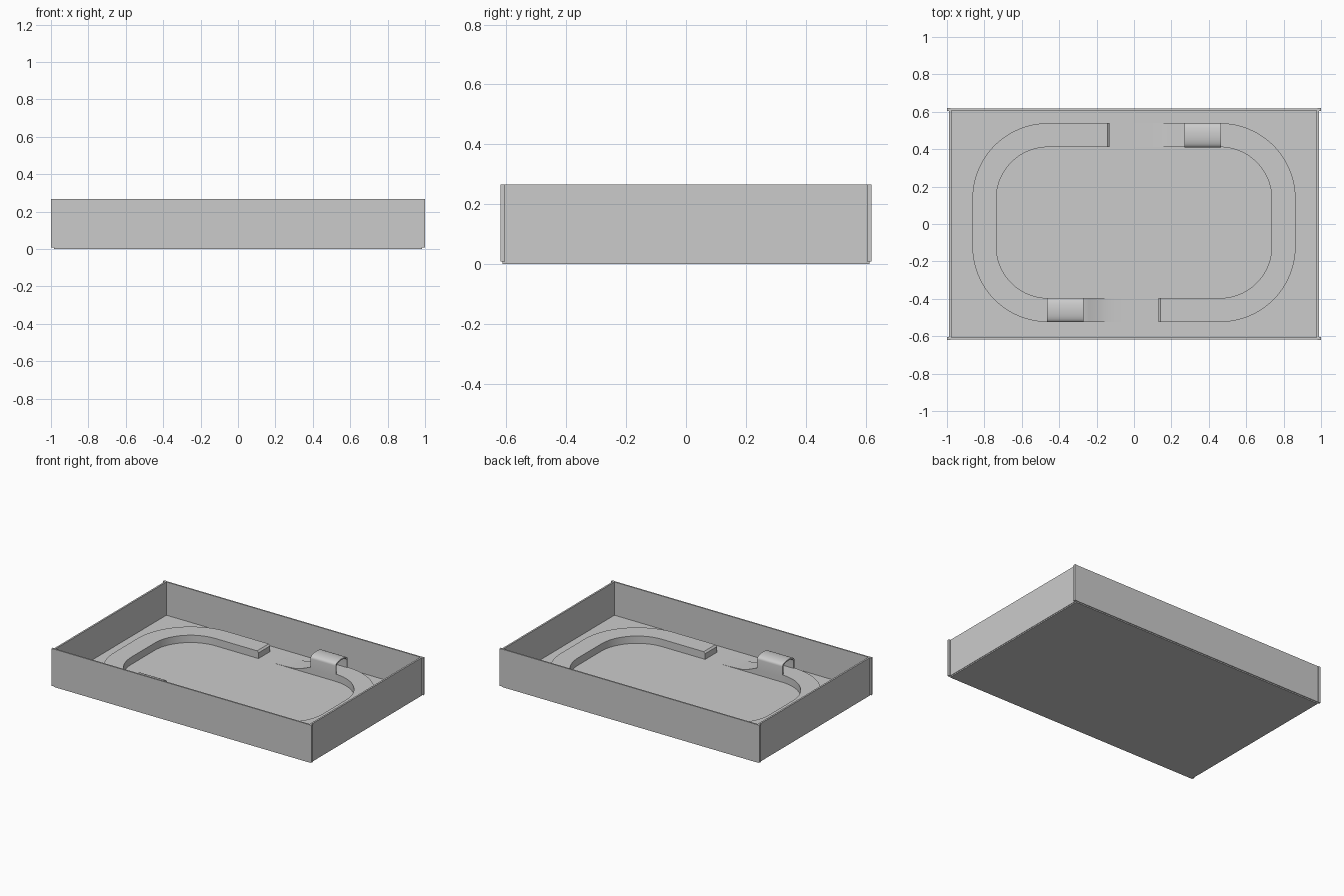
import bpy, bmesh
from math import sin, cos, pi, radians

cube = bpy.data.objects.get("Cube")
if cube:
    bpy.data.objects.remove(cube)

grey = bpy.data.materials.new("plain grey")
grey.use_nodes = True
grey.diffuse_color = (0.6, 0.6, 0.6, 1)
grey.node_tree.nodes["Principled BSDF"].inputs["Base Color"].default_value = grey.diffuse_color

FLOOR, TRACK = 0.035, 0.086      # heights of floor and raised track
MID_Y, HALF_W = 0.0075, 0.064    # course centre and half width
RADIUS, CX, CY = 0.34, 0.46, 0.1275


def finish(bm, name, smooth=False):
    bmesh.ops.recalc_face_normals(bm, faces=bm.faces)
    mesh = bpy.data.meshes.new(name)
    bm.to_mesh(mesh)
    bm.free()
    mesh.materials.append(grey)
    obj = bpy.data.objects.new(name, mesh)
    bpy.context.collection.objects.link(obj)
    if smooth:
        bpy.ops.object.select_all(action='DESELECT')
        obj.select_set(True)
        bpy.context.view_layer.objects.active = obj
        bpy.ops.object.shade_smooth_by_angle(angle=radians(35))
    return obj


def box(name, x, y, z):
    bm = bmesh.new()
    bmesh.ops.create_cube(bm, size=1)
    for v in bm.verts:
        v.co = [lo + (c + 0.5) * (hi - lo) for c, (lo, hi) in zip(v.co, (x, y, z))]
    return finish(bm, name)


def sweep(name, rings):
    """Skin closed rings of points and cap both ends."""
    bm = bmesh.new()
    loops = [[bm.verts.new(p) for p in ring] for ring in rings]
    n = len(loops[0])
    for a, b in zip(loops, loops[1:]):
        for i in range(n):
            j = (i + 1) % n
            bm.faces.new((a[i], a[j], b[j], b[i]))
    bm.faces.new(loops[0])
    bm.faces.new(loops[-1])
    return finish(bm, name, True)


def place_pair(obj, names):
    """Centre a part on the course and add its half-turn twin."""
    twin = obj.copy()
    bpy.context.collection.objects.link(twin)
    for o, name in zip((obj, twin), names):
        o.name = name
        o.location.y = MID_Y
    twin.rotation_euler.z = pi


# Tray: floor, long walls, end walls and corner posts
box("tray_floor", (-0.985, 0.985), (-0.613, 0.613), (0, FLOOR))
for s, side in ((-1, "front"), (1, "back")):
    box(side + "_wall", (-0.995, 0.995), sorted((s * 0.608, s * 0.618)), (0.008, 0.266))
    for t, end in ((-1, "right"), (1, "left")):
        box(f"{side}_{end}_post", sorted((t * 0.982, t)), sorted((s * 0.605, s * 0.62)), (0.008, 0.266))
for t, end in ((-1, "right"), (1, "left")):
    box(end + "_wall", sorted((t * 0.976, t * 0.988)), (-0.61, 0.61), (0.008, 0.266))

# Track centre line: x, y, heading angle of the outward side, height
straight = CY + RADIUS
path = [(-0.13, straight, pi / 2, 0.075), (-0.141, straight, pi / 2, TRACK)]
for sign, start in ((1, pi / 2), (-1, pi)):
    for i in range(25):
        a = start + i * pi / 48
        path.append((-CX + RADIUS * cos(a), sign * CY + RADIUS * sin(a), a, TRACK))
# Ramp easing down to the floor
for x, z in ((-0.3, TRACK), (-0.27, 0.082), (-0.24, 0.07), (-0.2, 0.054),
             (-0.155, 0.042), (-0.1, 0.038), (-0.05, 0.0365), (0, 0.0355)):
    path.append((x, -straight, 1.5 * pi, z))

rings = []
for x, y, a, z in path:
    inner = (x - HALF_W * cos(a), y - HALF_W * sin(a))
    outer = (x + HALF_W * cos(a), y + HALF_W * sin(a))
    rings.append([(*inner, 0.02), (*outer, 0.02), (*outer, z), (*inner, z)])
place_pair(sweep("track", rings), ("right_track", "left_track"))

# Tunnel: thin arched cover over the track


def arch(half, spring, top):
    pts = [(-half, 0.07)]
    for i in range(17):
        a = pi - i * pi / 16
        pts.append((half * cos(a), spring + (top - spring) * sin(a) ** 0.8))
    return pts + [(half, 0.07)]


section = arch(0.065, 0.142, 0.17) + arch(0.056, 0.136, 0.161)[::-1]
tunnel = sweep("tunnel", [[(x, y - straight, z) for y, z in section] for x in (-0.465, -0.27)])
place_pair(tunnel, ("front_tunnel", "back_tunnel"))
